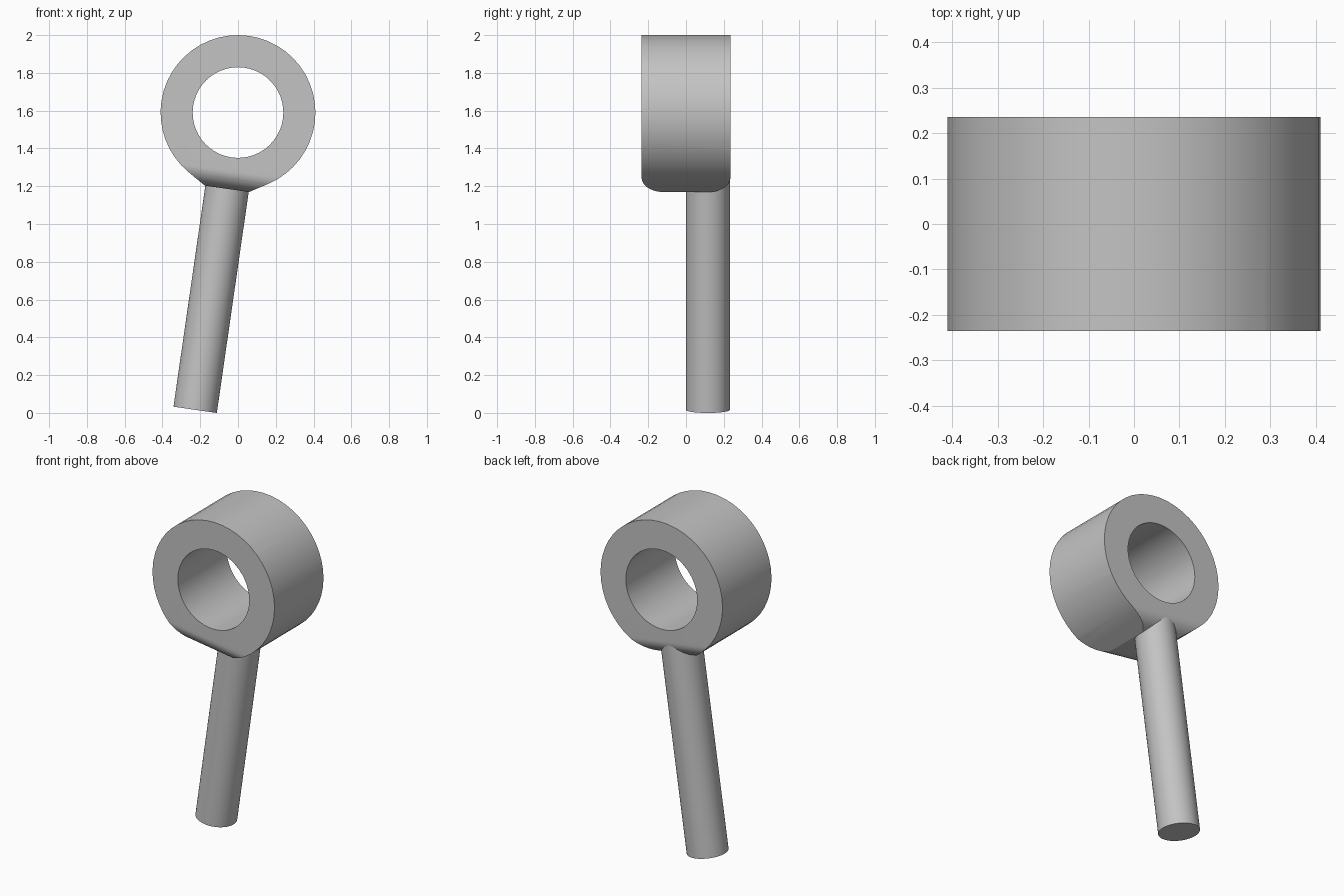
import bpy, bmesh, math
from mathutils import Matrix

cube = bpy.data.objects.get("Cube")
if cube:
    bpy.data.objects.remove(cube, do_unlink=True)

CENTRE_Z, TILT = 1.59, math.radians(8.2)
R_OUT, R_BORE, HALF = 0.41, 0.24, 0.235
R_ROD, FLAT, DEPTH, SHOULDER = 0.116, 0.118, 0.408, 0.308
ROD_LENGTH = 1.59
SEGMENTS = 48
PLACE = Matrix.Translation((0, 0, CENTRE_Z)) @ Matrix.Rotation(TILT, 4, 'Y')

steel = bpy.data.materials.new("plain grey")
steel.use_nodes = True
GREY = (0.55, 0.55, 0.55, 1)
steel.diffuse_color = GREY
steel.node_tree.nodes["Principled BSDF"].inputs["Base Color"].default_value = GREY


def prism(name, points, offset):
    """Extrude a closed 3D outline by an offset, in the tilted frame."""
    bm = bmesh.new()
    face = bm.faces.new([bm.verts.new(p) for p in points])
    ext = bmesh.ops.extrude_face_region(bm, geom=[face])
    verts = [g for g in ext["geom"] if isinstance(g, bmesh.types.BMVert)]
    bmesh.ops.translate(bm, verts=verts, vec=offset)
    bmesh.ops.recalc_face_normals(bm, faces=bm.faces)
    bm.transform(PLACE)
    mesh = bpy.data.meshes.new(name)
    bm.to_mesh(mesh)
    bm.free()
    mesh.materials.append(steel)
    obj = bpy.data.objects.new(name, mesh)
    bpy.context.collection.objects.link(obj)
    return obj


def activate(obj):
    bpy.ops.object.select_all(action='DESELECT')
    obj.select_set(True)
    bpy.context.view_layer.objects.active = obj


def cut(obj, tool, operation):
    mod = obj.modifiers.new("cut", 'BOOLEAN')
    mod.operation, mod.object, mod.solver = operation, tool, 'EXACT'
    activate(obj)
    bpy.ops.object.modifier_apply(modifier=mod.name)
    bpy.data.objects.remove(tool, do_unlink=True)


def arc(radius, start, end, steps):
    """Points on an arc, angles measured from straight down."""
    for i in range(steps + 1):
        a = start + (end - start) * i / steps
        yield radius * math.sin(a), -radius * math.cos(a)


# Ring outline, drawn tangentially down to a flat seat for the rod
tangent = math.atan2(FLAT, DEPTH) + math.acos(R_OUT / math.hypot(FLAT, DEPTH))
outline = list(arc(R_OUT, tangent, 2 * math.pi - tangent, 40))
outline += [(-FLAT, -DEPTH), (FLAT, -DEPTH)]
ring = prism("ring_head", [(x, -HALF, z) for x, z in outline], (0, 2 * HALF, 0))

# Rounded lower edges front and back
side = [(HALF, 0.6)]
for i in range(13):
    a = math.pi / 2 * i / 12
    side.append((HALF - R_ROD + R_ROD * math.cos(a),
                 -SHOULDER - (DEPTH - SHOULDER) * math.sin(a)))
side += [(-y, z) for y, z in reversed(side)]
envelope = prism("rounding_tool", [(-0.6, y, z) for y, z in side], (1.2, 0, 0))
cut(ring, envelope, 'INTERSECT')

# Bore through the ring
circle = list(arc(R_BORE, 0, 2 * math.pi, SEGMENTS))[:-1]
bore = prism("bore_tool", [(x, -0.5, z) for x, z in circle], (0, 1, 0))
cut(ring, bore, 'DIFFERENCE')

# Rod, set towards the back of the ring
circle = list(arc(R_ROD, 0, 2 * math.pi, SEGMENTS))[:-1]
rod = prism("rod", [(x, R_ROD + y, -ROD_LENGTH) for x, y in circle],
            (0, 0, ROD_LENGTH - SHOULDER + 0.01))

for obj in (ring, rod):
    activate(obj)
    bpy.ops.object.shade_smooth_by_angle(angle=math.radians(25))
